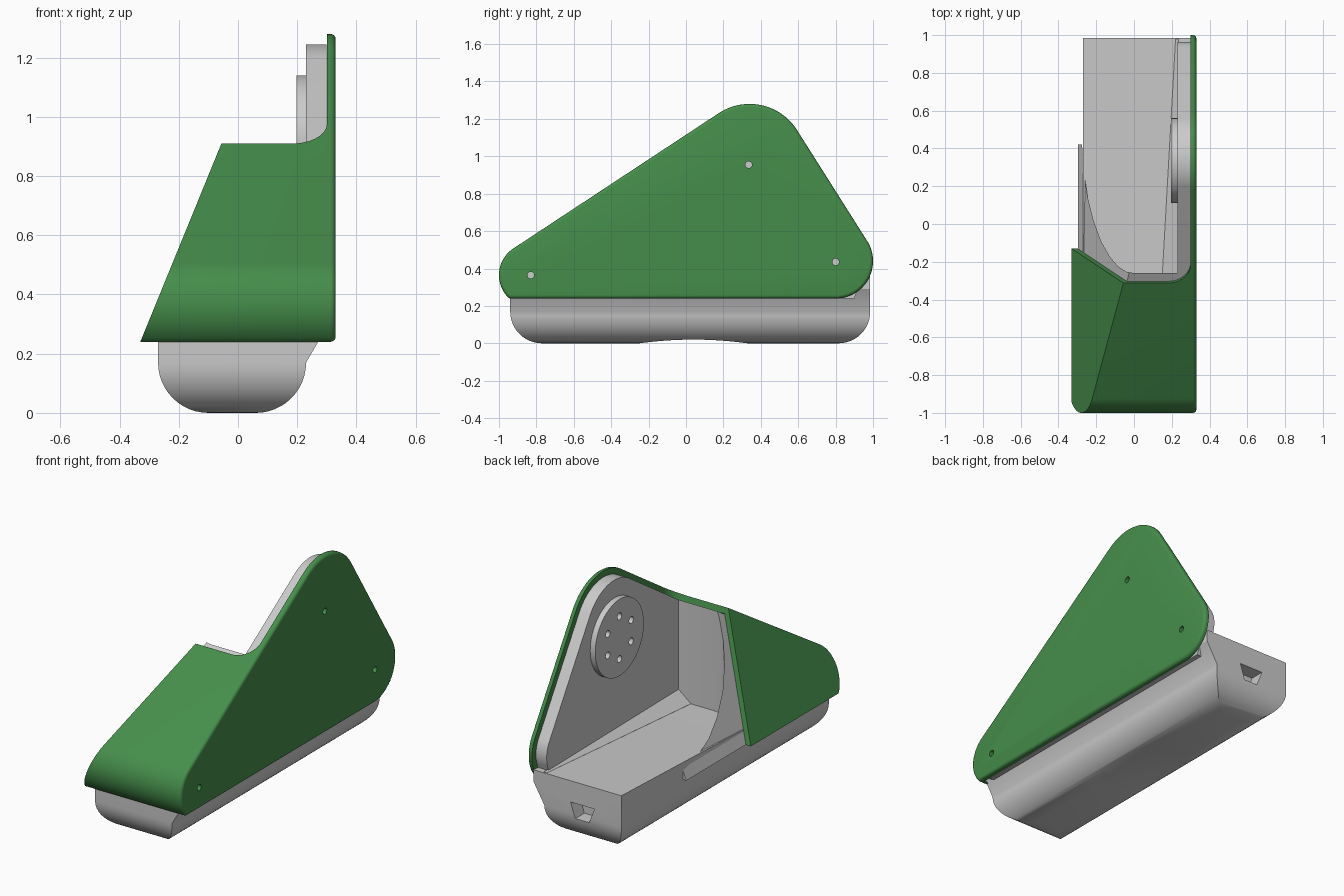
import bpy, bmesh
from math import sin, cos, pi, sqrt
from mathutils import Vector
from mathutils.geometry import convex_hull_2d

if "Cube" in bpy.data.objects:
    bpy.data.objects.remove(bpy.data.objects["Cube"])


def loft(name, ring_a, ring_b, bevel=0):
    """Solid between two matching rings; bevel rounds the rim of ring_b."""
    bm = bmesh.new()
    a = [bm.verts.new(p) for p in ring_a]
    b = [bm.verts.new(p) for p in ring_b]
    n = len(a)
    bm.faces.new(a)
    cap = bm.faces.new(b[::-1])
    for i in range(n):
        j = (i + 1) % n
        bm.faces.new((a[i], b[i], b[j], a[j]))
    bmesh.ops.recalc_face_normals(bm, faces=bm.faces[:])
    if bevel:
        bmesh.ops.bevel(bm, geom=list(cap.edges), offset=bevel, segments=4,
                        profile=0.5, affect='EDGES')
    me = bpy.data.meshes.new(name)
    bm.to_mesh(me)
    bm.free()
    ob = bpy.data.objects.new(name, me)
    bpy.context.collection.objects.link(ob)
    return ob


def along_x(name, pts, x0, x1, bevel=0):
    left = x0 if callable(x0) else (lambda z: x0)
    return loft(name, [(left(z), y, z) for y, z in pts],
                [(x1, y, z) for y, z in pts], bevel)


def along_y(name, pts, y0, y1):
    return loft(name, [(x, y0, z) for x, z in pts], [(x, y1, z) for x, z in pts])


def disc(name, y, z, r, x0, x1, n=32):
    return along_x(name, arc(y, z, r, 0, 2 * pi * (n - 1) / n, n - 1), x0, x1)


def arc(cx, cy, r, a0, a1, n=12):
    return [(cx + r * cos(a0 + (a1 - a0) * i / n), cy + r * sin(a0 + (a1 - a0) * i / n))
            for i in range(n + 1)]


def boolean(ob, other, op='DIFFERENCE'):
    m = ob.modifiers.new('bool', 'BOOLEAN')
    m.operation, m.object, m.solver = op, other, 'EXACT'
    bpy.context.view_layer.objects.active = ob
    bpy.ops.object.modifier_apply(modifier=m.name)
    bpy.data.objects.remove(other, do_unlink=True)


CENTRES = [(-0.83, 0.365, 0.17), (0.34, 0.98, 0.30), (0.80, 0.44, 0.20)]


def outline(inset, floor, extra=()):
    """Rounded triangle: hull of three circles with a flat bottom."""
    pts = list(extra)
    for y, z, r in CENTRES:
        pts += [(p, max(q, floor)) for p, q in arc(y, z, r - inset, 0, 2 * pi, 96)]
    pts = [Vector(p) for p in pts]
    return [tuple(pts[i]) for i in convex_hull_2d(pts)]


def slant(offset):
    return lambda z: -0.33 + offset + (z - 0.24) * 0.409


# Green cover: side plate with a hollow, slanted front hood
cover = along_x('side_cover', outline(0, 0.24), slant(0), 0.33, 0.018)
boolean(cover, along_x('cavity', outline(0.034, 0.1, [(-0.88, 0.1), (0.9, 0.1)]),
                       slant(0.032), 0.30))
plan = [(-0.6, 1.6), (-0.6, 0)] + arc(0.18, 0.12, 0.1203, -pi / 2, 0) + [(0.3003, 1.6)]
cut_y = lambda z: -0.13 - 0.273 * (z - 0.24)
boolean(cover, loft('hood_cut', [(x, y + cut_y(0), 0) for x, y in plan],
                    [(x, y + cut_y(1.6), 1.6) for x, y in plan]))
for y, z in [(-0.83, 0.365), (0.335, 0.955), (0.80, 0.435)]:
    boolean(cover, disc('screw_hole', y, z, 0.018, 0.28, 0.4, 20))

# Rounded base: crossing of a side profile and a front profile
R = 2.11
half = 0.137
side = (arc(-0.77, 0.17, 0.17, pi, 1.5 * pi)
        + arc(0.04, 0.02 - R, R, pi / 2 + half, pi / 2 - half, 16)
        + arc(0.815, 0.17, 0.17, 1.5 * pi, 2 * pi)
        + [(0.985, 0.36), (-0.30, 0.31), (-0.94, 0.30)])
front = (arc(-0.10, 0.17, 0.17, pi, 1.5 * pi) + arc(0.06, 0.17, 0.17, 1.5 * pi, 2 * pi)
         + [(0.30, 0.29), (0.30, 0.6), (-0.27, 0.6)])
base = along_x('base', side, -0.5, 0.5)
boolean(base, along_y('base_section', front, -1.2, 1.2), 'INTERSECT')
# Dovetail slot in the rear end
boolean(base, along_y('slot', [(-0.095, 0.235), (0.06, 0.235), (0.03, 0.145), (-0.06, 0.145)],
                      0.90, 1.1))

# Inner body: fills the hood and backs the side plate, with a curved scoop
body = along_x('inner_body', outline(0.036, 0.24, [(-0.88, 0.24), (0.90, 0.24)]),
               slant(0.034), 0.2995)
scoop = [(0.23, 1.3), (-0.6, 1.3), (-0.6, 0.42), (-0.275, 0.42), (-0.265, 0.28),
         (-0.245, 0.14), (-0.215, 0.02), (-0.175, -0.09), (-0.13, -0.17),
         (-0.085, -0.225), (-0.04, -0.253), (0.0, -0.26), (0.23, -0.26)]
boolean(body, loft('scoop_cut', [(x, y, 0.1) for x, y in scoop],
                   [(x, y, 1.6) for x, y in scoop]))

# Sloping strip where the scoop floor meets the plate
strip = loft('floor_strip',
             [(0.22, 0.98, 0.28), (0.235, 0.98, 0.28), (0.235, 0.98, 0.365), (0.22, 0.98, 0.36)],
             [(0.15, -0.265, 0.25), (0.235, -0.265, 0.25), (0.235, -0.265, 0.38),
              (0.15, -0.265, 0.312)])

# Round mounting disc with six holes
mount = disc('mount_disc', 0.335, 0.915, 0.225, 0.197, 0.232, 64)
for i in range(6):
    a = i * pi / 3 + pi / 6
    boolean(mount, disc('mount_hole', 0.335 + 0.125 * cos(a), 0.915 + 0.125 * sin(a),
                        0.02, 0.1, 0.225, 20))

green = bpy.data.materials.new('green')
green.diffuse_color = (0.06, 0.27, 0.07, 1)
green.use_nodes = True
green.node_tree.nodes["Principled BSDF"].inputs["Base Color"].default_value = green.diffuse_color
cover.data.materials.append(green)

for ob in (cover, base, body, strip, mount):
    bpy.ops.object.select_all(action='DESELECT')
    ob.select_set(True)
    bpy.context.view_layer.objects.active = ob
    bpy.ops.object.shade_smooth_by_angle(angle=0.5)
